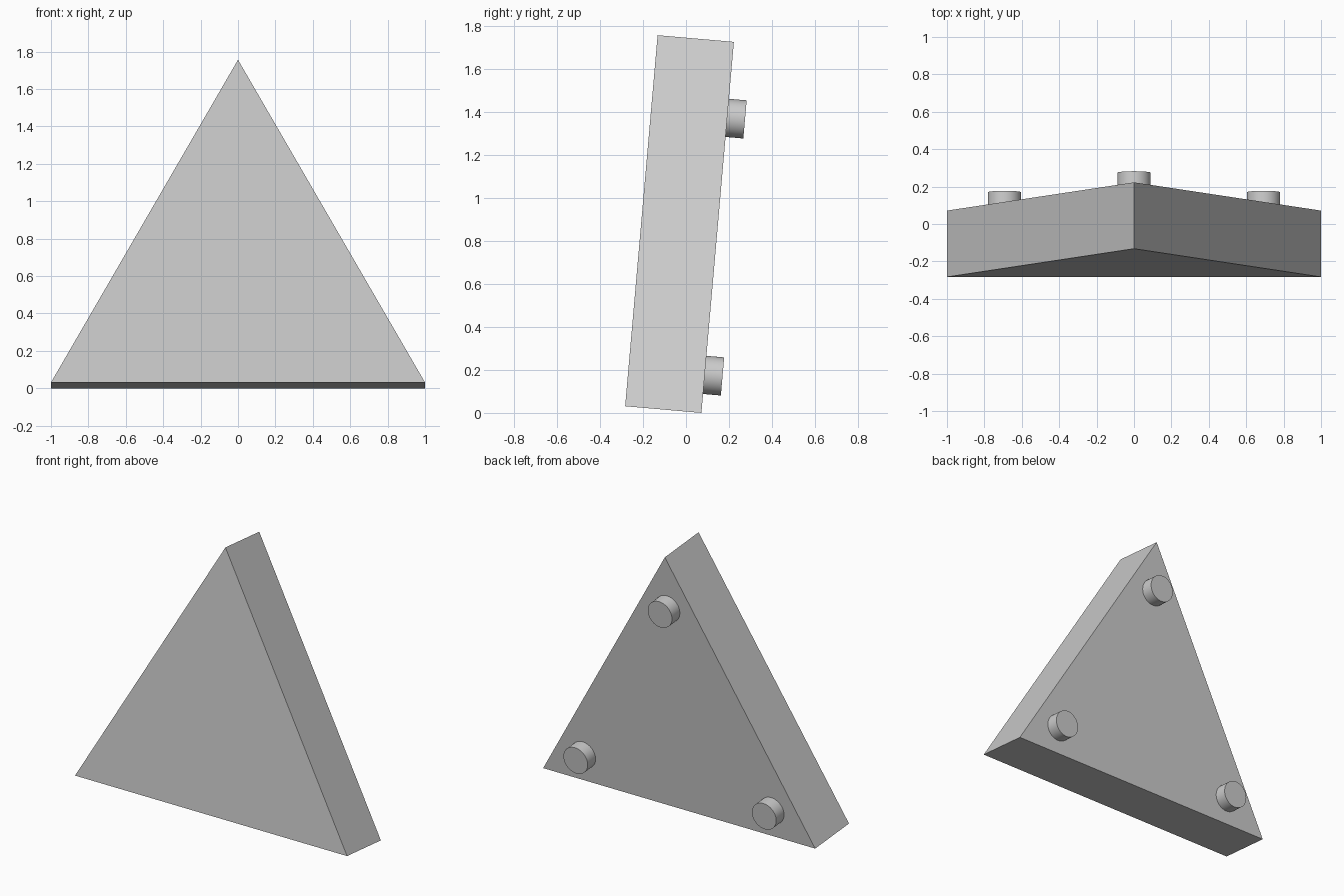
import bpy
import bmesh
from math import cos, pi, radians, sin, sqrt
from mathutils import Matrix, Vector

cube = bpy.data.objects.get("Cube")
if cube:
    bpy.data.objects.remove(cube, do_unlink=True)

SIDE, THICK = 2.0, 0.356
HEIGHT = SIDE * sqrt(3) / 2
PEG_RADIUS, PEG_LENGTH, PEG_SPREAD = 0.089, 0.083, 0.80
OVERLAP = 0.02

# Local frame: x across, y towards the back, z up the slab; leaning back
lean = radians(-5)
FRAME = Matrix.Translation((0, -0.283, THICK * sin(-lean))) @ Matrix.Rotation(lean, 4, "X")

grey = bpy.data.materials.new("plain grey")
grey.use_nodes = True
grey.diffuse_color = (0.6, 0.6, 0.6, 1)
grey.node_tree.nodes["Principled BSDF"].inputs["Base Color"].default_value = grey.diffuse_color


def add_object(name, bm):
    bmesh.ops.recalc_face_normals(bm, faces=bm.faces)
    mesh = bpy.data.meshes.new(name)
    bm.to_mesh(mesh)
    bm.free()
    mesh.materials.append(grey)
    obj = bpy.data.objects.new(name, mesh)
    obj.matrix_world = FRAME
    bpy.context.collection.objects.link(obj)
    return obj


# Triangular slab, extruded from its front face
bm = bmesh.new()
corners = [(-SIDE / 2, 0, 0), (SIDE / 2, 0, 0), (0, 0, HEIGHT)]
face = bm.faces.new([bm.verts.new(c) for c in corners])
extruded = bmesh.ops.extrude_face_region(bm, geom=[face], use_keep_orig=True)
moved = [v for v in extruded["geom"] if isinstance(v, bmesh.types.BMVert)]
bmesh.ops.translate(bm, verts=moved, vec=(0, THICK, 0))
add_object("triangular_slab", bm)

# Round pegs on the back, one near each corner
centre = Vector((0, THICK + (PEG_LENGTH - OVERLAP) / 2, HEIGHT / 3))
for name, angle in (("top_peg", 90), ("right_peg", 210), ("left_peg", 330)):
    a = angle * pi / 180
    spot = centre + PEG_SPREAD * Vector((cos(a), 0, sin(a)))
    bm = bmesh.new()
    bmesh.ops.create_cone(
        bm, cap_ends=True, segments=48, radius1=PEG_RADIUS, radius2=PEG_RADIUS,
        depth=PEG_LENGTH + OVERLAP,
        matrix=Matrix.Translation(spot) @ Matrix.Rotation(pi / 2, 4, "X"))
    peg = add_object(name, bm)
    bpy.ops.object.select_all(action="DESELECT")
    peg.select_set(True)
    bpy.context.view_layer.objects.active = peg
    bpy.ops.object.shade_smooth_by_angle(angle=radians(30))
